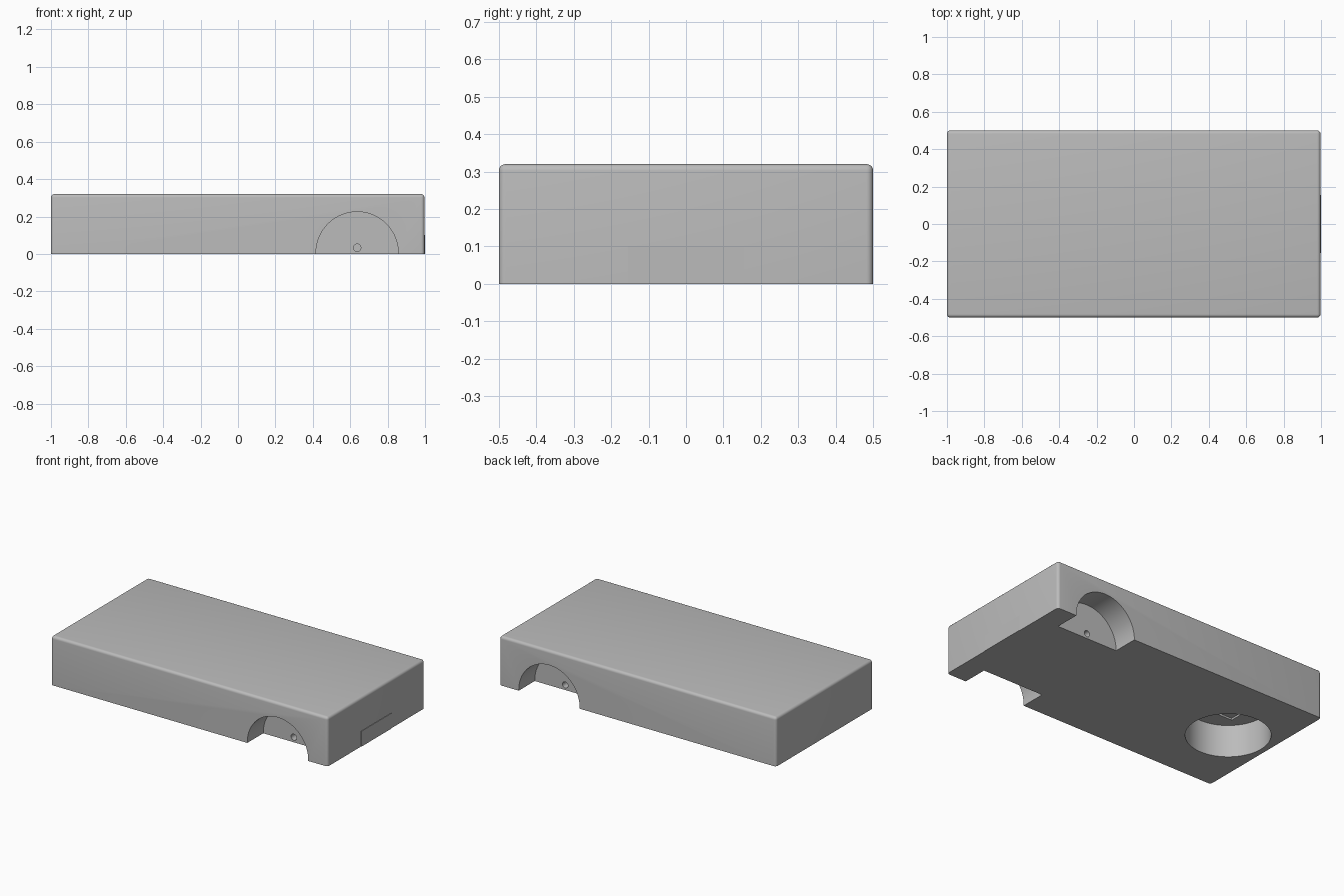
import bpy
import bmesh
from math import pi
from mathutils import Matrix, Vector

cube = bpy.data.objects.get("Cube")
if cube:
    bpy.data.objects.remove(cube, do_unlink=True)

grey = bpy.data.materials.new("plain_grey")
grey.use_nodes = True
colour = (0.5, 0.5, 0.5, 1)
grey.diffuse_color = colour
grey.node_tree.nodes["Principled BSDF"].inputs["Base Color"].default_value = colour


def finish(name, bm):
    """Turn a bmesh into a named grey object."""
    mesh = bpy.data.meshes.new(name)
    bm.to_mesh(mesh)
    bm.free()
    mesh.materials.append(grey)
    obj = bpy.data.objects.new(name, mesh)
    bpy.context.collection.objects.link(obj)
    return obj


def box(name, low, high, radius=0):
    """Box between two corners, rounded on every edge except the base."""
    low, high = Vector(low), Vector(high)
    bm = bmesh.new()
    bmesh.ops.create_cube(bm, size=1)
    bmesh.ops.scale(bm, vec=high - low, verts=bm.verts)
    bmesh.ops.translate(bm, vec=(low + high) / 2, verts=bm.verts)
    if radius:
        edges = [e for e in bm.edges
                 if max(v.co.z for v in e.verts) > low.z + radius]
        bmesh.ops.bevel(bm, geom=edges, offset=radius, segments=5,
                        profile=0.5, affect='EDGES')
    return finish(name, bm)


def cylinder(name, centre, radius, depth, sides, along_y=False):
    bm = bmesh.new()
    turn = Matrix.Rotation(pi / 2, 4, 'X') if along_y else Matrix()
    bmesh.ops.create_cone(bm, cap_ends=True, segments=sides, radius1=radius,
                          radius2=radius, depth=depth,
                          matrix=Matrix.Translation(centre) @ turn)
    return finish(name, bm)


def cut(target, cutter):
    """Subtract the cutter, then discard it."""
    cutter.hide_render = True
    mod = target.modifiers.new("cut", 'BOOLEAN')
    mod.operation = 'DIFFERENCE'
    mod.solver = 'EXACT'
    mod.object = cutter
    bpy.context.view_layer.objects.active = target
    bpy.ops.object.modifier_apply(modifier=mod.name)
    bpy.data.objects.remove(cutter, do_unlink=True)


# Main block with rounded top and corners
body = box("body", (-1, -0.5, 0), (0.997, 0.5, 0.32), 0.018)

# Wheel wells and axle holes, mirrored front to back
wheel_x = 0.637
for side in (-1, 1):
    cut(body, cylinder("wheel_well_cutter", (wheel_x, side * 0.485, 0.005),
                       0.22, 0.3, 96, True))
    cut(body, cylinder("axle_hole_cutter", (wheel_x, side * 0.32, 0.033),
                       0.02, 0.14, 24, True))

# Round caster pocket underneath, with a shallow square seat
cut(body, cylinder("caster_pocket_cutter", (-0.714, 0, 0), 0.25, 0.42, 96))
cut(body, box("caster_seat_cutter", (-0.85, -0.13, 0.15), (-0.58, 0.13, 0.222)))

# Thin plate on the end face
end_plate = box("end_plate", (0.99, -0.155, 0), (1, 0.155, 0.1))

# Smooth the curved surfaces, keep the edges sharp
bpy.ops.object.select_all(action='DESELECT')
body.select_set(True)
bpy.context.view_layer.objects.active = body
bpy.ops.object.shade_smooth_by_angle(angle=pi / 6)
